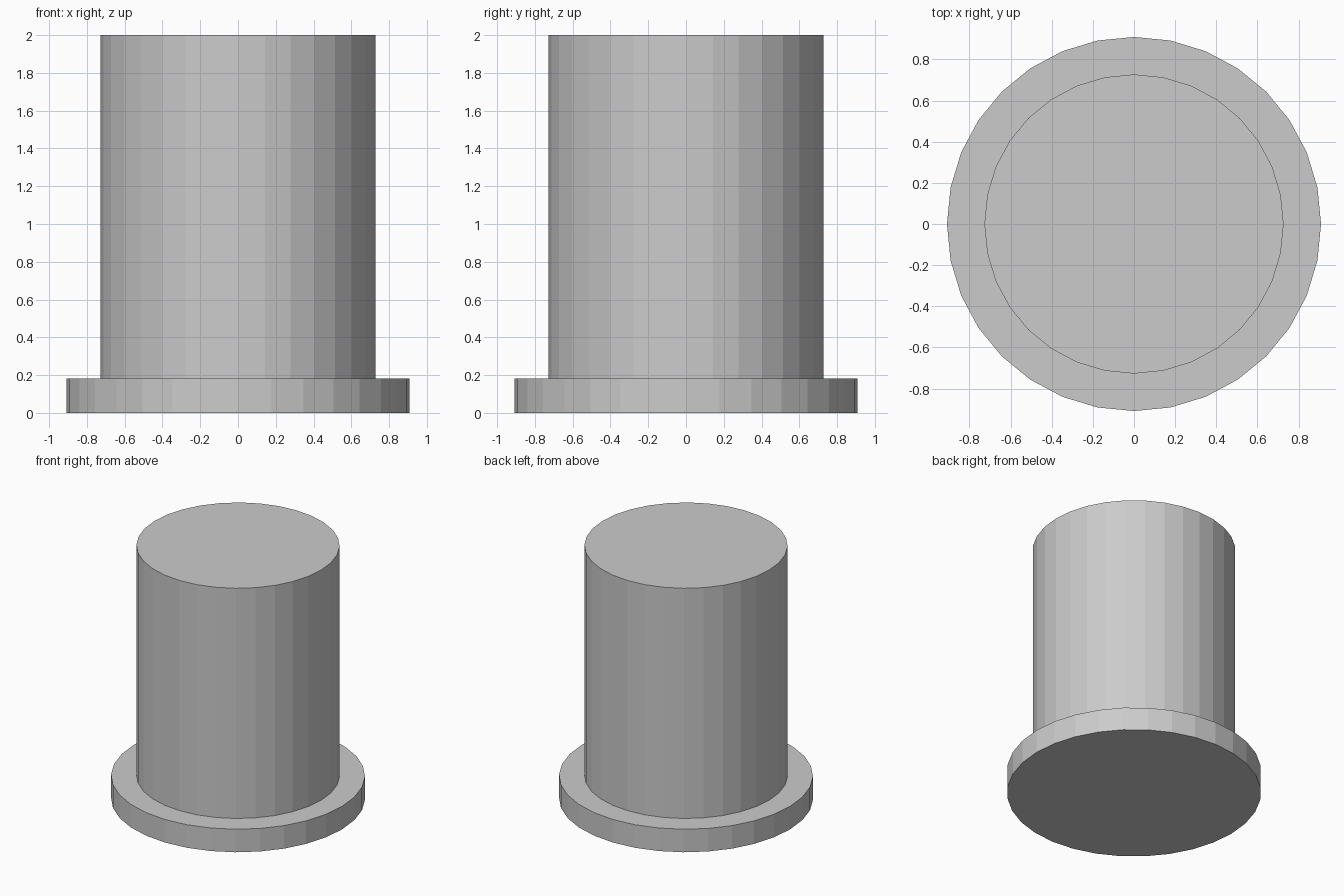
import bpy
import bmesh
import math

if "Cube" in bpy.data.objects:
    bpy.data.objects.remove(bpy.data.objects["Cube"])

SIDES = 32
BASE_RADIUS, BASE_TOP = 0.909, 0.182
BODY_RADIUS, BODY_TOP = 0.727, 2.0


def ring(bm, radius, z):
    step = 2 * math.pi / SIDES
    return [bm.verts.new((radius * math.cos(i * step), radius * math.sin(i * step), z))
            for i in range(SIDES)]


# Flanged cylinder: stacked rings joined by flat faces, capped at both ends
bm = bmesh.new()
profile = [(BASE_RADIUS, 0), (BASE_RADIUS, BASE_TOP), (BODY_RADIUS, BASE_TOP), (BODY_RADIUS, BODY_TOP)]
rings = [ring(bm, r, z) for r, z in profile]
for lower, upper in zip(rings, rings[1:]):
    for i in range(SIDES):
        j = (i + 1) % SIDES
        bm.faces.new((lower[i], lower[j], upper[j], upper[i]))
bm.faces.new(rings[0][::-1])
bm.faces.new(rings[-1])

mesh = bpy.data.meshes.new("flanged_cylinder")
bm.to_mesh(mesh)
bm.free()
bpy.context.collection.objects.link(bpy.data.objects.new("flanged_cylinder", mesh))
